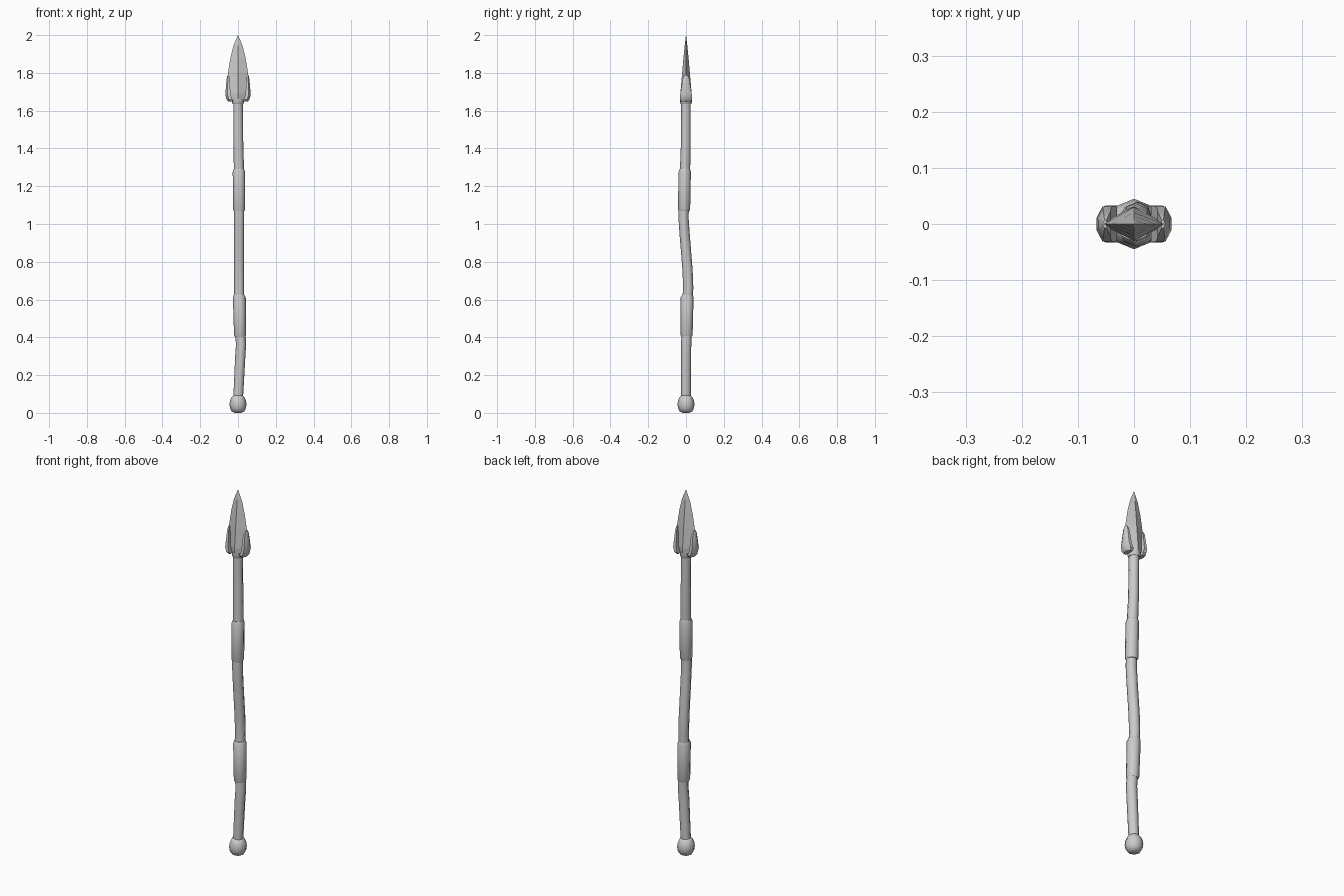
import bpy, bmesh
from math import cos, sin, pi


def loft(name, rings, smooth=None):
    """Skin a list of rings (equal point counts) and cap both ends."""
    bm = bmesh.new()
    rows = [[bm.verts.new(p) for p in ring] for ring in rings]
    n = len(rows[0])
    for a, b in zip(rows, rows[1:]):
        for i in range(n):
            j = (i + 1) % n
            bm.faces.new((a[i], a[j], b[j], b[i]))
    bm.faces.new(rows[0][::-1])
    bm.faces.new(rows[-1])
    bmesh.ops.remove_doubles(bm, verts=bm.verts, dist=1e-5)
    bmesh.ops.recalc_face_normals(bm, faces=bm.faces)
    me = bpy.data.meshes.new(name)
    bm.to_mesh(me)
    bm.free()
    ob = bpy.data.objects.new(name, me)
    bpy.context.collection.objects.link(ob)
    if smooth:
        bpy.ops.object.select_all(action='DESELECT')
        ob.select_set(True)
        bpy.context.view_layer.objects.active = ob
        bpy.ops.object.shade_smooth_by_angle(angle=smooth)
    return ob


def tube(name, stations, smooth=1.0):
    """Eight-sided tube through (x, y, z, radius) stations."""
    return loft(name, [[(x + r * cos(i * pi / 4), y + r * sin(i * pi / 4), z)
                        for i in range(8)] for x, y, z, r in stations], smooth)


# crooked wooden shaft
tube("shaft", [(0, 0, 0.07, .026), (.003, 0, .12, .026), (.012, 0, .30, .027),
               (.016, .001, .36, .027), (.013, .003, .42, .027), (.006, .007, .60, .027),
               (.006, .012, .66, .027), (.006, .008, .76, .027), (.006, -.006, .93, .027),
               (.006, -.013, 1.03, .027), (.006, -.012, 1.08, .027),
               (.005, -.005, 1.29, .027), (.002, -.001, 1.42, .026), (0, 0, 1.66, .025)])

# grip wraps
tube("lower_grip", [(.011, .003, .405, .029), (.011, .003, .412, .032),
                    (.007, .006, .612, .034), (.006, .007, .625, .028)])
tube("upper_grip", [(.006, -.010, 1.07, .029), (.006, -.010, 1.078, .032),
                    (.005, -.007, 1.275, .033), (.005, -.006, 1.29, .028)])

# pommel ball with flattened base
tube("pommel", [(0, 0, 0, .018), (0, 0, .008, .033), (0, 0, .024, .042), (0, 0, .045, .045),
                (0, 0, .066, .042), (0, 0, .084, .034), (0, 0, .096, .022)])

# collar below the blade
tube("collar", [(0, 0, 1.635, .027), (0, 0, 1.642, .031), (0, 0, 1.662, .031)])

# diamond-section blade
blade = [(1.645, .030, .026), (1.66, .050, .031), (1.69, .060, .030), (1.80, .053, .0205),
         (1.88, .040, .0135), (1.945, .024, .007), (2.0, .0004, .0003)]
loft("blade", [[(w, 0, z), (0, t, z), (-w, 0, z), (0, -t, z)] for z, w, t in blade])

# cheek guards wrapping the lower blade edges: z, inner x, outer x, half depth
guard = [(1.648, .030, .052, .025), (1.66, .030, .061, .033), (1.685, .040, .067, .031),
         (1.74, .042, .063, .022), (1.775, .045, .059, .016), (1.79, .049, .055, .007)]
for side, s in (("right", 1), ("left", -1)):
    loft(side + "_guard", [[(s * x, y, z) for x, y in (
        (a, -d), (b - (b - a) * .4, -d), (b, -d * .35),
        (b, d * .35), (b - (b - a) * .4, d), (a, d))] for z, a, b, d in guard], 0.5)
